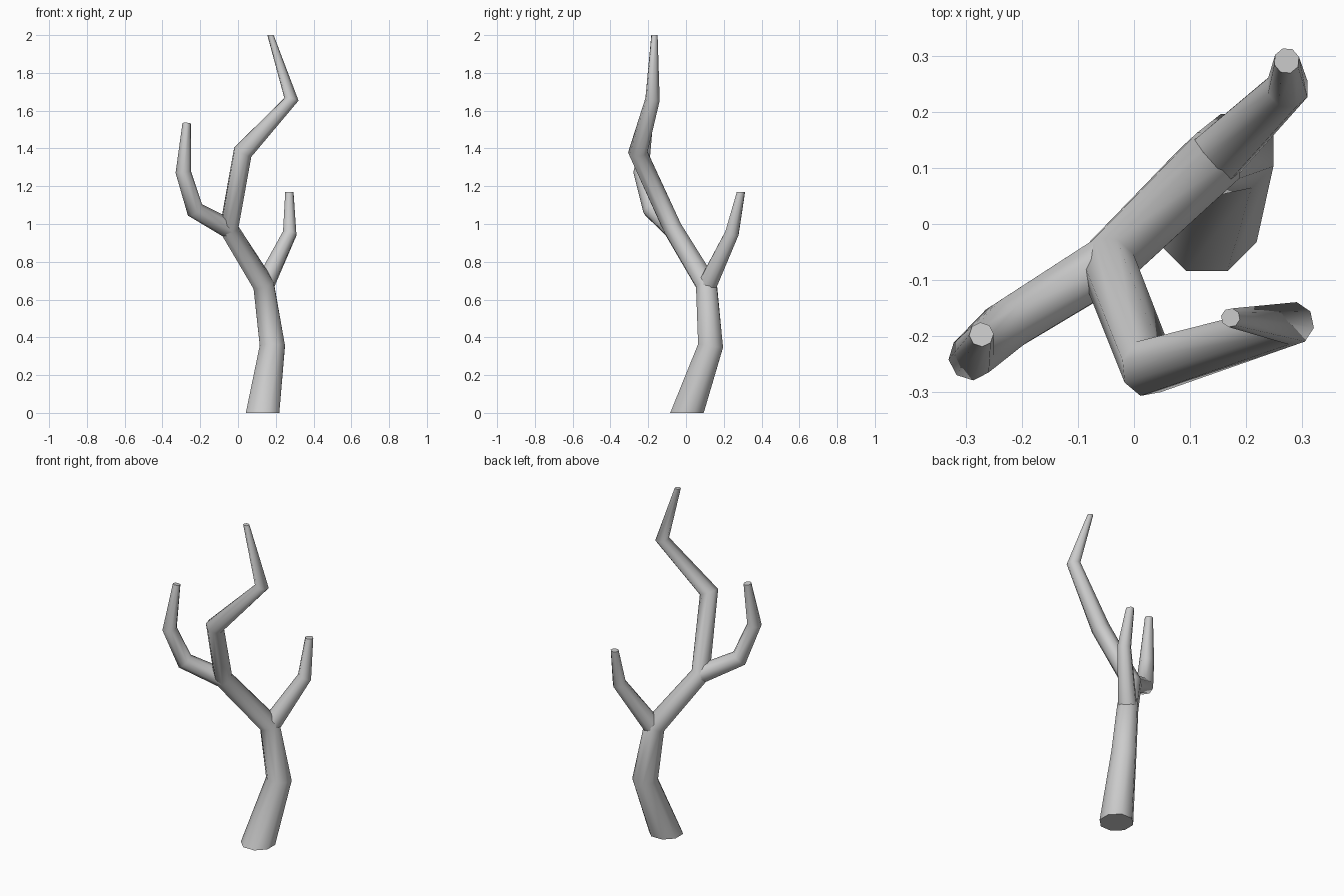
import bpy, bmesh, math
from mathutils import Vector

if "Cube" in bpy.data.objects:
    bpy.data.objects.remove(bpy.data.objects["Cube"])

SIDES = 8
UP = Vector((0, 0, 1))


def limb(name, nodes, first=None, last=None):
    """Tapered eight-sided tube through (x, y, z, radius) nodes, capped at both ends."""
    pts = [Vector(n[:3]) for n in nodes]
    dirs = [(b - a).normalized() for a, b in zip(pts, pts[1:])]
    normals = [first or dirs[0]]
    normals += [(a + b).normalized() for a, b in zip(dirs, dirs[1:])]
    normals.append(last or dirs[-1])
    bm = bmesh.new()
    rings = []
    side = Vector((math.cos(math.pi / 8), math.sin(math.pi / 8), 0))
    for p, n, node in zip(pts, normals, nodes):
        side = (side - n * side.dot(n)).normalized()
        other = n.cross(side)
        r = node[3]
        rings.append([bm.verts.new(p + r * (side * math.cos(a) + other * math.sin(a)))
                      for a in (2 * math.pi * i / SIDES for i in range(SIDES))])
    for lo, hi in zip(rings, rings[1:]):
        for i in range(SIDES):
            j = (i + 1) % SIDES
            bm.faces.new((lo[i], lo[j], hi[j], hi[i]))
    bm.faces.new(rings[0][::-1])
    bm.faces.new(rings[-1])
    mesh = bpy.data.meshes.new(name)
    bm.to_mesh(mesh)
    bm.free()
    obj = bpy.data.objects.new(name, mesh)
    bpy.context.collection.objects.link(obj)
    bpy.context.view_layer.objects.active = obj
    obj.select_set(True)
    bpy.ops.object.shade_smooth_by_angle(angle=math.radians(60))
    obj.select_set(False)
    return obj


# Trunk continuing into the tallest branch
limb("trunk", [
    (0.13, 0.005, 0.0, 0.096),
    (0.182, 0.13, 0.355, 0.072),
    (0.135, 0.108, 0.68, 0.06),
    (-0.048, -0.07, 0.975, 0.053),
    (0.025, -0.255, 1.38, 0.053),
    (0.283, -0.177, 1.66, 0.039),
    (0.172, -0.167, 2.0, 0.017),
], first=UP, last=UP)

# Short branch on the right
limb("right_branch", [
    (0.142, 0.115, 0.68, 0.053),
    (0.274, 0.243, 0.95, 0.039),
    (0.272, 0.291, 1.17, 0.023),
], last=UP)

# Curving branch on the left
limb("left_branch", [
    (-0.048, -0.07, 0.975, 0.052),
    (-0.228, -0.182, 1.075, 0.048),
    (-0.29, -0.238, 1.275, 0.041),
    (-0.272, -0.197, 1.533, 0.022),
])
